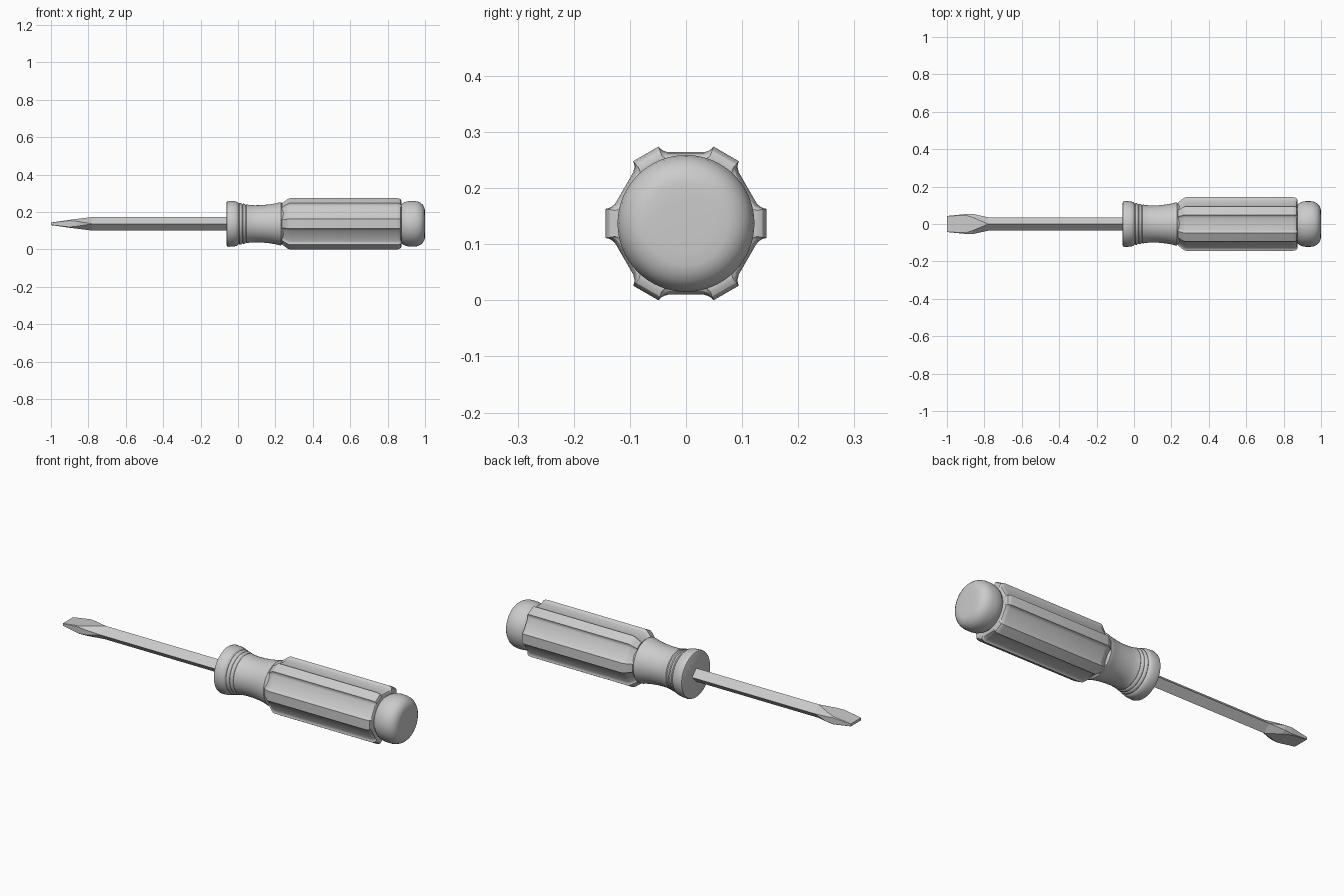
import bpy
import bmesh
from math import sin, cos, pi, radians

if "Cube" in bpy.data.objects:
    bpy.data.objects.remove(bpy.data.objects["Cube"])

AXIS_Z = 0.137

grey = bpy.data.materials.new("light_grey")
grey.use_nodes = True
colour = (0.6, 0.6, 0.6, 1)
grey.diffuse_color = colour
grey.node_tree.nodes["Principled BSDF"].inputs["Base Color"].default_value = colour


def loft(name, sections, smooth_angle):
    """Skin a list of (x, [(y, z), ...]) cross-sections and cap both ends."""
    bm = bmesh.new()
    rings = [[bm.verts.new((x, y, z + AXIS_Z)) for y, z in pts] for x, pts in sections]
    n = len(rings[0])
    for a, b in zip(rings, rings[1:]):
        for i in range(n):
            j = (i + 1) % n
            bm.faces.new((a[i], a[j], b[j], b[i]))
    bm.faces.new(rings[0][::-1])
    bm.faces.new(rings[-1])
    bmesh.ops.remove_doubles(bm, verts=bm.verts, dist=0.00001)
    bmesh.ops.recalc_face_normals(bm, faces=bm.faces)
    mesh = bpy.data.meshes.new(name)
    bm.to_mesh(mesh)
    bm.free()
    mesh.materials.append(grey)
    obj = bpy.data.objects.new(name, mesh)
    bpy.context.collection.objects.link(obj)
    bpy.ops.object.select_all(action="DESELECT")
    obj.select_set(True)
    bpy.context.view_layer.objects.active = obj
    bpy.ops.object.shade_smooth_by_angle(angle=radians(smooth_angle))
    return obj


def circle(r, n=64):
    return [(r * cos(2 * pi * i / n), r * sin(2 * pi * i / n)) for i in range(n)]


def fluted(scale):
    """Six flat ridges with shallow flat-bottomed flutes between them."""
    half = [(0.049, 0.137), (0.045, 0.1325), (0.040, 0.1295), (0.032, 0.127)]
    flute = [(-t, d) for t, d in half] + half[::-1]
    pts = []
    for k in range(6):
        a = -k * pi / 3
        pts += [(scale * (t * cos(a) - d * sin(a)), scale * (t * sin(a) + d * cos(a)))
                for t, d in flute]
    return pts


def blade(w, h, a, b):
    """Diamond bar section with its four corners cut to flats."""
    return [(w, -b), (w, b), (a, h), (-a, h), (-w, b), (-w, -b), (-a, -h), (a, -h)]


# Square shaft, turned on its corner, forged out into a flat tip
loft("shaft_and_tip", [
    (-1.0, blade(0.043, 0.007, 0.042, 0.006)),
    (-0.9, blade(0.053, 0.021, 0.047, 0.017)),
    (-0.86, blade(0.053, 0.026, 0.034, 0.013)),
    (-0.78, blade(0.036, 0.036, 0, 0)),
    (-0.03, blade(0.036, 0.036, 0, 0)),
], 5)

# Waisted neck with a front collar and stepped rings
neck = [(-0.061, 0.114), (-0.058, 0.120), (-0.05, 0.123), (-0.02, 0.121), (-0.004, 0.117)]
for i in range(3):
    x, r = 0.0 + i * 0.019, 0.113 - i * 0.004
    neck += [(x, r), (x + 0.004, r - 0.005), (x + 0.008, r - 0.001), (x + 0.015, r - 0.002)]
neck += [(0.06, 0.101), (0.09, 0.099), (0.13, 0.100), (0.17, 0.104), (0.205, 0.110),
         (0.222, 0.115), (0.23, 0.115), (0.236, 0.108), (0.245, 0.106), (0.28, 0.106)]
loft("neck", [(x, circle(r)) for x, r in neck], 40)

# Fluted grip with rounded ends
grip = [(0.235, 0.80), (0.25, 0.88), (0.262, 0.95), (0.272, 0.99), (0.28, 1),
        (0.85, 1), (0.862, 0.985), (0.87, 0.95), (0.874, 0.89)]
loft("grip", [(x, fluted(s)) for x, s in grip], 28)

# Rounded end knob
knob = [(0.86, 0.104), (0.875, 0.105), (0.885, 0.113), (0.9, 0.119), (0.92, 0.122),
        (0.945, 0.122), (0.962, 0.119), (0.977, 0.112), (0.988, 0.102),
        (0.996, 0.088), (0.999, 0.075), (1.0, 0.05)]
loft("end_knob", [(x, circle(r)) for x, r in knob], 40)
